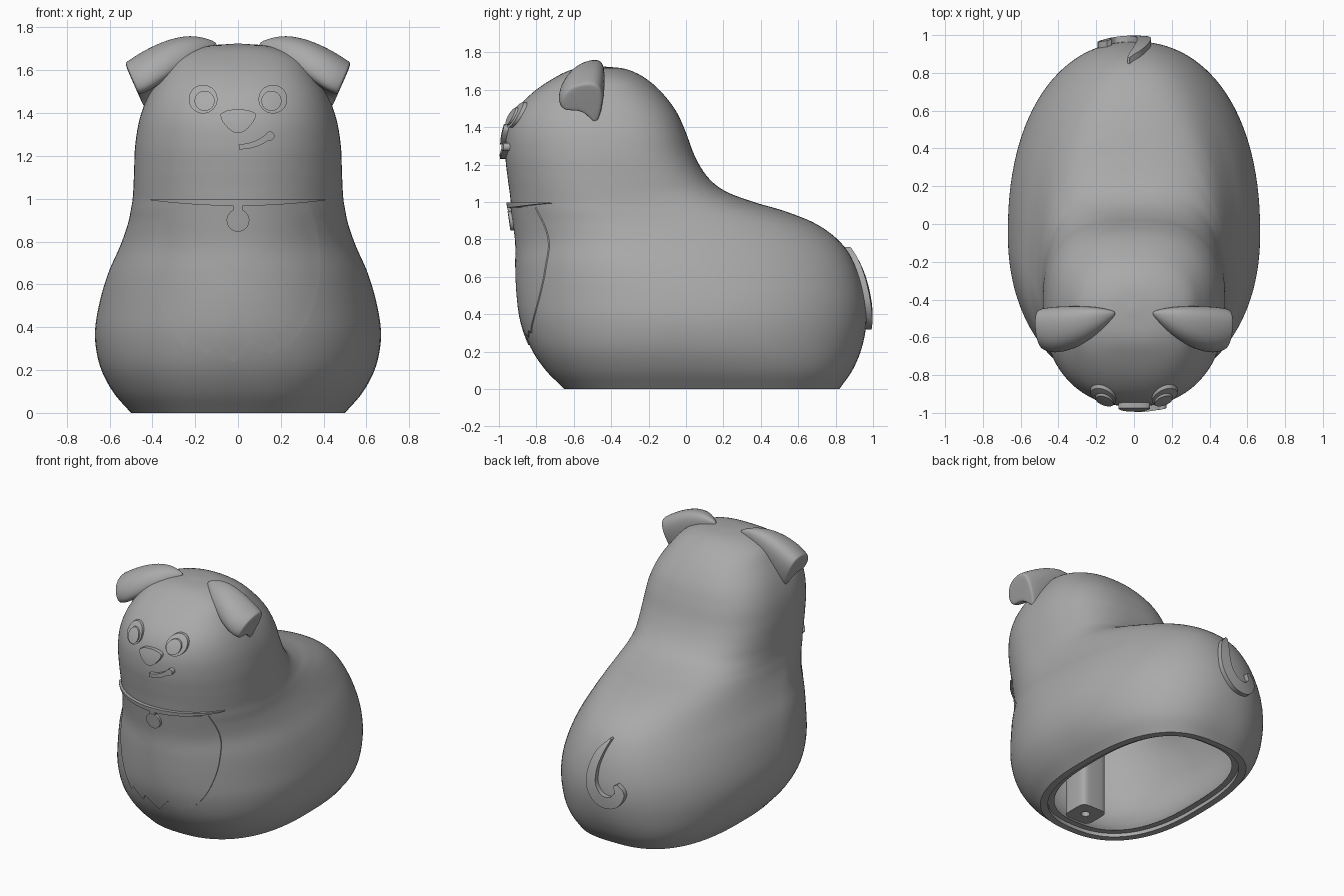
import bpy
import bmesh
from math import sin, cos, pi, sqrt, radians
from mathutils import Vector

default = bpy.data.objects.get("Cube")
if default:
    bpy.data.objects.remove(default, do_unlink=True)

grey = bpy.data.materials.new("plain grey")
grey.use_nodes = True
grey.diffuse_color = (0.4, 0.4, 0.4, 1)
grey.node_tree.nodes["Principled BSDF"].inputs["Base Color"].default_value = grey.diffuse_color

# Body levels: height, half width, front y, back y, y of the widest point, squareness of the back
LEVELS = [
    (0, .5, -.65, .82, .05, 2.7), (.1, .585, -.75, .89, .02, 2.5), (.22, .645, -.83, .94, -.02, 2.3),
    (.36, .668, -.88, .965, -.05, 2.2), (.5, .65, -.9, .955, -.1, 2.2),
    (.65, .607, -.907, .91, -.19, 2.2), (.78, .55, -.907, .83, -.27, 2.2),
    (.88, .515, -.92, .7, -.35, 2.2), (.95, .5, -.93, .53, -.4, 2.2), (1, .492, -.937, .36, -.42, 2.3),
    (1.06, .488, -.944, .205, -.44, 2.5), (1.14, .485, -.955, .11, -.45, 2.7),
    (1.25, .48, -.966, .045, -.45, 2.7), (1.37, .46, -.958, 0, -.45, 2.7),
    (1.48, .42, -.915, -.05, -.45, 2.6), (1.58, .36, -.825, -.125, -.45, 2.4),
    (1.66, .29, -.71, -.215, -.45, 2.2), (1.71, .165, -.6, -.32, -.45, 2), (1.725, 0, -.45, -.45, -.45, 2)]
FRONT, BACK = -1, 1


def front_power(z):
    """Squareness of the front: round at the chest, squarer at base and face."""
    return 2 + .8 * (z - .75) ** 2


def spline(rows, t):
    """Smooth curve through rows of numbers, t counted in rows."""
    last = len(rows) - 1
    i = min(int(t), last - 1)
    u = t - i
    p1, p2 = rows[i], rows[i + 1]
    p0 = rows[i - 1] if i else [2 * a - b for a, b in zip(p1, p2)]
    p3 = rows[i + 2] if i + 2 <= last else [2 * b - a for a, b in zip(p1, p2)]
    return [b + u * (c - a + u * (2 * a - 5 * b + 4 * c - d + u * (3 * (b - c) + d - a))) / 2
            for a, b, c, d in zip(p0, p1, p2, p3)]


def samples(rows, steps):
    count = (len(rows) - 1) * steps
    return [spline(rows, i / steps) for i in range(count + 1)]


def surface_y(x, z, side):
    """Depth of the body's front or back skin at x, z."""
    low, high = 0, len(LEVELS) - 1
    for _ in range(24):
        mid = (low + high) / 2
        if spline(LEVELS, mid)[0] < z:
            low = mid
        else:
            high = mid
    _, w, front, back, c, power = spline(LEVELS, low)
    end, p = (back, power) if side == BACK else (front, front_power(z))
    return c + (end - c) * max(0, 1 - abs(x / w) ** p) ** (1 / p)


def on_body(x, z, depth, side=FRONT):
    return Vector((x, surface_y(x, z, side) + side * depth, z))


def collapse(ring):
    """A ring shrunk to its centre, used to close a loft."""
    return [sum(ring, Vector()) / len(ring)] * len(ring)


def loft(name, rings, angle=40, subdivide=0):
    bm = bmesh.new()
    grid = [[bm.verts.new(p) for p in ring] for ring in rings]
    n = len(rings[0])
    for a, b in zip(grid, grid[1:]):
        for i in range(n):
            j = (i + 1) % n
            bm.faces.new((a[i], a[j], b[j], b[i]))
    bmesh.ops.remove_doubles(bm, verts=bm.verts, dist=0.0002)
    bmesh.ops.dissolve_degenerate(bm, edges=bm.edges, dist=0.0001)
    bmesh.ops.recalc_face_normals(bm, faces=bm.faces)
    mesh = bpy.data.meshes.new(name)
    bm.to_mesh(mesh)
    bm.free()
    mesh.materials.append(grey)
    obj = bpy.data.objects.new(name, mesh)
    bpy.context.collection.objects.link(obj)
    bpy.ops.object.select_all(action='DESELECT')
    obj.select_set(True)
    bpy.context.view_layer.objects.active = obj
    bpy.ops.object.shade_smooth_by_angle(angle=radians(angle))
    if subdivide:
        mod = obj.modifiers.new("Smooth", 'SUBSURF')
        mod.levels = mod.render_levels = subdivide


def plate(name, outline, centre, thick):
    """Raised patch that follows the front of the body."""
    cx, cz = centre

    def ring(scale, depth):
        return [on_body(cx + (x - cx) * scale, cz + (z - cz) * scale, depth) for x, z in outline]
    rings = [ring(0, -.02), ring(1, -.02), ring(1, thick)]
    rings += [ring(1 - i / 8, thick) for i in range(1, 9)]
    loft(name, rings)


def stroke(name, path, thick, side=FRONT, steps=6):
    """Raised ribbon along x, z, half-width rows."""
    pts = samples(path, steps)
    rings = []
    for i, (x, z, half) in enumerate(pts):
        a, b = pts[max(i - 1, 0)], pts[min(i + 1, len(pts) - 1)]
        along = Vector((b[0] - a[0], b[1] - a[1])).normalized() * max(half, 0)
        rings.append([on_body(x - along.y * u, z + along.x * u, d, side)
                      for u, d in ((-1, -.02), (-1, thick), (0, thick), (1, thick), (1, -.02))])
    loft(name, [collapse(rings[0])] + rings + [collapse(rings[-1])])


def circle(cx, cz, r, n=40):
    return [(cx + r * cos(2 * pi * i / n), cz + r * sin(2 * pi * i / n)) for i in range(n)]


def rounded(value, power):
    """Signed power, turning a circle's sine or cosine into a squarer oval's."""
    return abs(value) ** power * (1 if value > 0 else -1)


# Hollow body with a stepped rim around the open base
def body_ring(row, inset=0, lift=0, squash=1, n=112):
    z, w, front, back, c, power = row
    w, front, back = max(w - inset, 0), min(front + inset, c), max(back - inset, c)
    ring = []
    for i in range(n):
        s, k = sin(2 * pi * i / n), cos(2 * pi * i / n)
        p, reach = (power, back - c) if s > 0 else (front_power(z), c - front)
        ring.append(Vector((w * rounded(k, 2 / p), c + reach * rounded(s, 2 / p), lift + z * squash)))
    return ring


rows = samples(LEVELS, 5)
body = [body_ring(r) for r in reversed(rows)]
body += [body_ring(rows[0], .045), body_ring(rows[0], .045, .025)]
body += [body_ring(r, .085, .025, .95) for r in rows]
loft("body", body)


# Screw post inside, with a round hole in its foot
def post_ring(r, z, power):
    angles = [2 * pi * (i + .5) / 32 for i in range(32)]
    return [Vector((r * rounded(cos(a), power) + .01, r * rounded(sin(a), power) - .47, z)) for a in angles]


post = [post_ring(.1, 1.4, .4), post_ring(.1, .04, .4), post_ring(.028, .04, 1), post_ring(.028, .3, 1)]
loft("screw_post", [collapse(post[0])] + post + [collapse(post[-1])])

# Eyes
for sx, label in ((1, "left"), (-1, "right")):
    plate(label + "_eye", circle(sx * .163, 1.465, .067), (sx * .163, 1.465), .02)
    plate(label + "_pupil", circle(sx * .156, 1.457, .047), (sx * .156, 1.457), .033)

# Nose: a rounded triangle
nose_points = [(-.083, 1.395), (-.05, 1.412), (0, 1.417), (.05, 1.412), (.083, 1.395),
               (.072, 1.36), (.035, 1.32), (0, 1.307), (-.035, 1.32), (-.072, 1.36), (-.083, 1.395)]
plate("nose", samples(nose_points, 4)[:-1], (0, 1.37), .028)

# Smile with a dimple at its end
stroke("mouth", [(.004, 1.242, .012), (.05, 1.247, .013), (.1, 1.264, .014), (.15, 1.295, .015)], .03)
plate("mouth_corner", circle(.15, 1.293, .021, 20), (.15, 1.293), .033)

# Collar and round tag
collar_path = []
for i in range(-8, 9):
    u = i / 8
    collar_path.append((u * .408, .982 + .014 * u * u, .003 + .012 * (1 - u * u)))
stroke("collar", collar_path, .024, steps=3)
plate("collar_tag", circle(0, .899, .053), (0, .899), .024)
stroke("tag_loop", [(0, .94, .02), (0, .985, .02)], .022)

# Chest bib with a ragged lower edge
bib_sides = [(-.34, .97), (-.385, .83), (-.395, .68), (-.36, .5), (-.255, .305)]
bib_teeth = [(-.235, .345), (-.145, .27), (-.12, .315), (-.02, .235), (.065, .325),
             (.15, .275), (.205, .315), (.225, .3)]
bib_right = [(.225, .3), (.315, .41), (.37, .56), (.385, .71), (.37, .85), (.335, .97)]
bib = samples(bib_sides, 5)
for a, b in zip([bib_sides[-1]] + bib_teeth, bib_teeth):
    bib += [(a[0] + (b[0] - a[0]) * k / 4, a[1] + (b[1] - a[1]) * k / 4) for k in range(1, 5)]
bib += samples(bib_right, 5)[1:]
bib += [(.335 - .67 * k / 12, .97) for k in range(1, 12)]
plate("chest_bib", bib, (0, .62), .006)

# Curled tail
stroke("tail", [(-.03, .755, .006), (.02, .67, .026), (.05, .56, .034), (.045, .45, .04),
                (-.02, .37, .042), (-.11, .365, .04), (-.16, .43, .033), (-.13, .49, .014)],
       .032, BACK)

# Folded ears: section from back (0) to front (1), and from top (0) to bottom (1)
EAR_SECTION = [(.12, 1), (0, .5), (.02, .15), (.18, 0), (.45, 0), (.78, .1), (.98, .35),
               (1, .62), (.85, .7), (.6, .68), (.38, .78), (.22, .97)]
# Top x and z, bottom x and z, front y, back y
EAR_STEPS = [(.1, 1.735, .1, 1.68, -.49, -.46), (.22, 1.772, .16, 1.62, -.59, -.435),
             (.36, 1.735, .29, 1.5, -.67, -.43), (.47, 1.675, .38, 1.43, -.69, -.435),
             (.52, 1.64, .43, 1.42, -.67, -.445), (.53, 1.633, .438, 1.425, -.665, -.45)]
for sx, label in ((1, "left"), (-1, "right")):
    ear = []
    for xt, zt, xb, zb, front, back in EAR_STEPS:
        ear.append([Vector((sx * (xt + (xb - xt) * v), back + (front - back) * u, zt + (zb - zt) * v))
                    for u, v in EAR_SECTION])
    loft(label + "_ear", [collapse(ear[0])] + ear + [collapse(ear[-1])], 75, 2)
